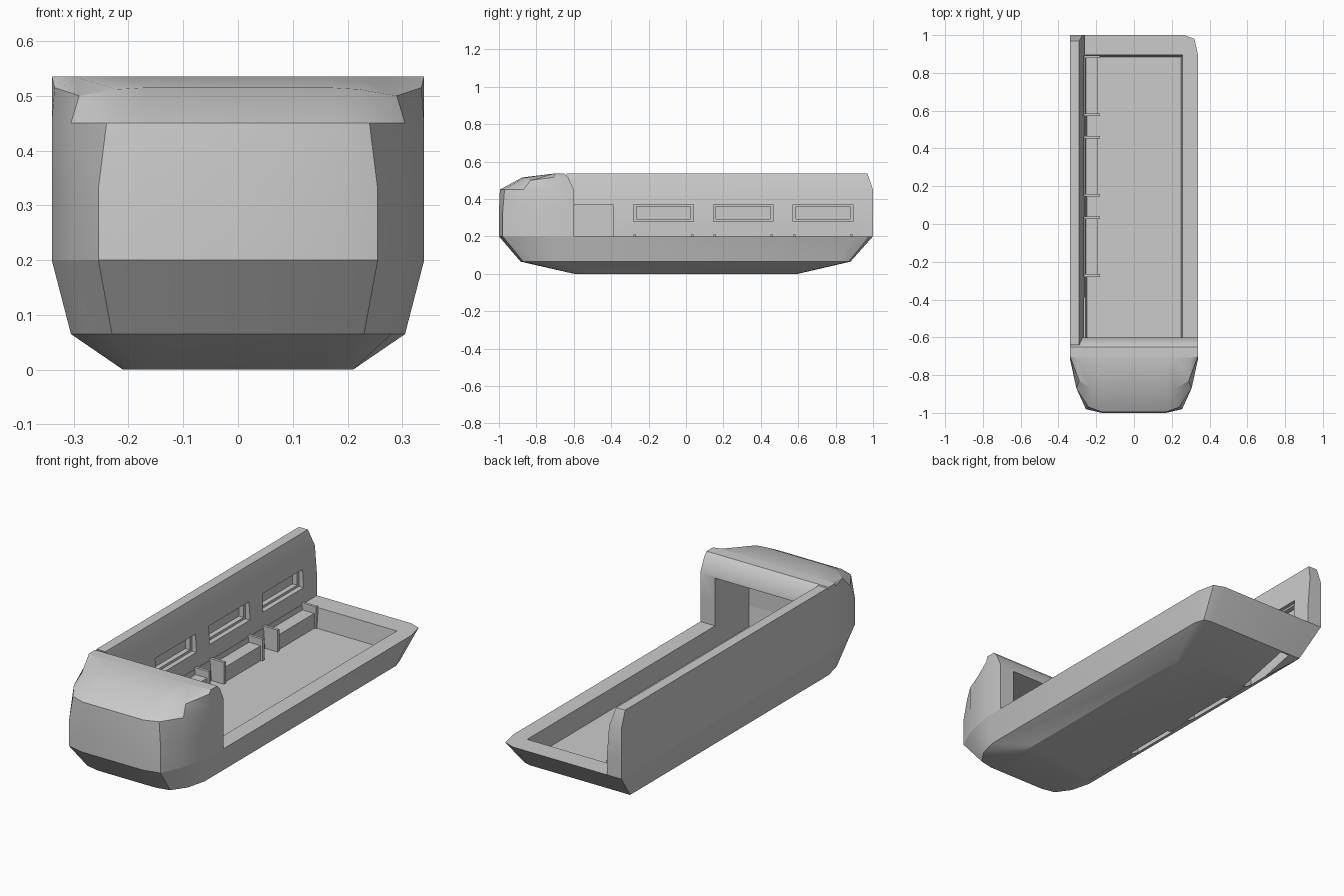
import bpy, bmesh

if "Cube" in bpy.data.objects:
    bpy.data.objects.remove(bpy.data.objects["Cube"])


def loft(name, rings):
    """Skin a stack of equal-length rings and cap both ends."""
    bm = bmesh.new()
    rows = [[bm.verts.new(p) for p in r] for r in rings]
    n = len(rows[0])
    for a, b in zip(rows, rows[1:]):
        for i in range(n):
            j = (i + 1) % n
            bm.faces.new((a[i], a[j], b[j], b[i]))
    bm.faces.new(rows[0][::-1])
    bm.faces.new(rows[-1])
    bmesh.ops.recalc_face_normals(bm, faces=bm.faces)
    me = bpy.data.meshes.new(name)
    bm.to_mesh(me)
    bm.free()
    ob = bpy.data.objects.new(name, me)
    bpy.context.collection.objects.link(ob)
    return ob


def rect(x0, x1, y0, y1, z):
    return [(x0, y0, z), (x1, y0, z), (x1, y1, z), (x0, y1, z)]


def box(name, x0, x1, y0, y1, z0, z1):
    return loft(name, [rect(x0, x1, y0, y1, z0), rect(x0, x1, y0, y1, z1)])


def smooth(ob):
    bpy.ops.object.select_all(action='DESELECT')
    ob.select_set(True)
    bpy.context.view_layer.objects.active = ob
    bpy.ops.object.shade_smooth_by_angle(angle=0.5)


def cut(ob, cutter):
    m = ob.modifiers.new("cut", 'BOOLEAN')
    m.operation, m.solver, m.object = 'DIFFERENCE', 'EXACT', cutter
    cutter.hide_render = True
    cutter.hide_viewport = True
    cutter.display_type = 'WIRE'


def mirrored(half, z):
    """Half outline running rear to front on +x, mirrored to -x."""
    pts = [(p[0], p[1], p[2] if len(p) > 2 else z) for p in half]
    return pts + [(-x, y, q) for x, y, q in reversed(pts)]


bow = [(.34, -.71), (.305, -.87), (.255, -.98), (.17, -1)]

# lower hull tub
low = [(.21, -.5), (.21, -.57), (.19, -.6), (.15, -.6)]
mid = [(.305, -.7), (.28, -.8), (.23, -.87), (.16, -.885)]
sterns = [
    ([(-.21, .6), (.17, .6), (.20, .59), (.21, .57)], low, 0),
    ([(-.305, .88), (.25, .88), (.29, .87), (.305, .82)], mid, .065),
    ([(-.34, 1), (.265, 1), (.32, .98), (.34, .89)], bow, .2),
]
hull = loft("hull", [mirrored(f, z) + [(x, y, z) for x, y in s] for s, f, z in sterns])
smooth(hull)

# closed nose above the tub
nose = loft("nose", [
    mirrored([(.34, -.6)] + bow, .2),
    mirrored([(.34, -.6)] + bow, .33),
    mirrored([(.34, -.6), (.34, -.71), (.305, -.87), (.24, -.97), (.17, -.995)], .45),
    mirrored([(.34, -.63), (.335, -.71), (.29, -.83, .5), (.22, -.872, .512), (.17, -.875)], .515),
    mirrored([(.34, -.65), (.34, -.70), (.30, -.71), (.22, -.71), (.17, -.71)], .535),
])
smooth(nose)

# tall side wall with sloping inner face
wall = loft("side_wall", [rect(-.34, x, -.64, y, z) for x, y, z in
            [(-.26, 1, .2), (-.26, 1, .3), (-.272, 1, .45), (-.29, .97, .535)]])
smooth(wall)

# interior cavity
cavity = loft("cavity_cutter", [
    rect(-.25, .25, -.86, .885, .1), rect(-.258, .258, -.87, .895, .2),
    rect(-.258, .258, -.87, .895, .44)])
cut(hull, cavity)
cut(nose, cavity)

# recessed panel behind the nose
cut(wall, box("panel_cutter", -.285, -.2, -.62, -.39, .19, .37))

# three window recesses, each with a low box below it
for i in range(3):
    y0 = -.28 + .426 * i
    y1 = y0 + .32
    cut(wall, box("window_cutter", -.285, -.2, y0, y1, .28, .37))
    cut(wall, box("window_pane_cutter", -.31, -.2, y0 + .015, y1 - .015, .292, .36))
    bench = box("bench", -.255, -.19, y0 + .01, y1 - .01, .07, .175)
    pocket = box("bench_pocket_cutter", -.243, -.195, y0 + .02, y1 - .02, -.05, .16)
    cut(hull, pocket)
    cut(bench, pocket)
    for y in (y0, y1 - .014):
        box("bench_end", -.26, -.18, y, y + .014, .09, .21)
